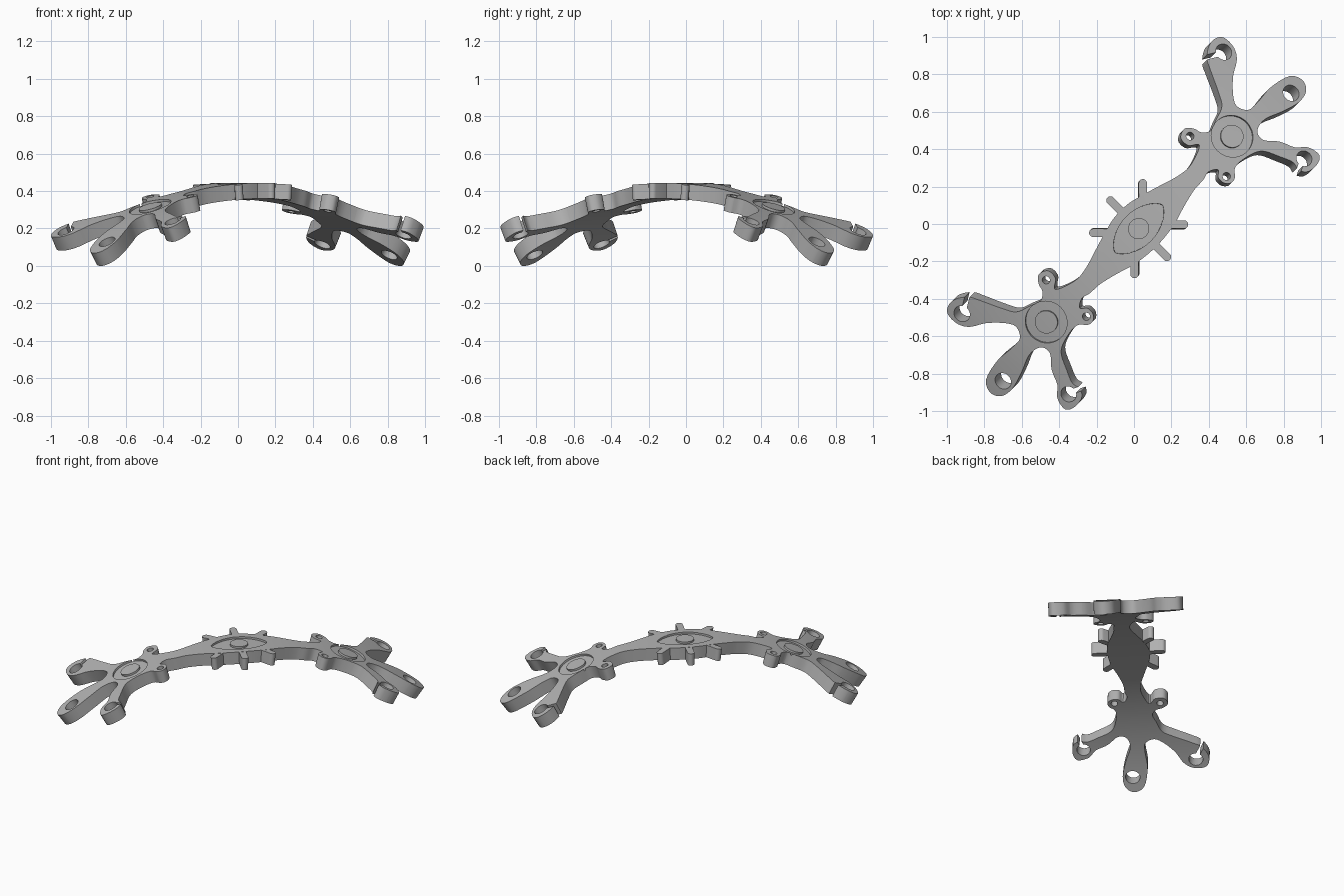
import bpy, bmesh, math
from mathutils import Vector

cube = bpy.data.objects.get("Cube")
if cube:
    bpy.data.objects.remove(cube)

THICK = 0.084            # strap thickness
HALF = THICK / 2
RADIUS = 2.0             # radius of the arch
CREST = 0.402            # height of the arch's middle surface
DEPTH = 0.013            # depth of the sunken details
CENTRE = Vector((0.025, -0.025, 0))
ROOT2 = math.sqrt(2)

grey = bpy.data.materials.new("plain grey")
grey.use_nodes = True
grey.diffuse_color = (0.44, 0.44, 0.44, 1)
grey.node_tree.nodes["Principled BSDF"].inputs["Base Color"].default_value = grey.diffuse_color


def flat(x, y):
    """Plan position in hundredths -> unrolled (along, across) position."""
    x, y = x / 100 - CENTRE.x, y / 100 - CENTRE.y
    return RADIUS * math.asin((x + y) / ROOT2 / (RADIUS + HALF)), (y - x) / ROOT2


def smooth_line(pts, steps=5):
    """Catmull-Rom curve through an open run of points."""
    p = [Vector(q) for q in pts]
    p = [p[0]] + p + [p[-1]]
    out = []
    for a, b, c, d in zip(p, p[1:], p[2:], p[3:]):
        for i in range(steps):
            t = i / steps
            out.append(b + (c - a) * t / 2 + (a * 2 - b * 5 + c * 4 - d) * t**2 / 2
                       + (b * 3 - a - c * 3 + d) * t**3 / 2)
    return out + [p[-1]]


def circle(c, r, n=40):
    return [(c[0] + r * math.cos(math.tau * i / n), c[1] + r * math.sin(math.tau * i / n))
            for i in range(n)]


def bar(a, b, r, n=10):
    """Round-ended bar outline from a to b."""
    ang = math.atan2(b[1] - a[1], b[0] - a[0]) - math.pi / 2
    out = []
    for end, start in ((b, ang), (a, ang + math.pi)):
        for i in range(n + 1):
            t = start + math.pi * i / n
            out.append((end[0] + r * math.cos(t), end[1] + r * math.sin(t)))
    return out


def prism(name, outline, low, high):
    """Flat outline extruded between two heights."""
    bm = bmesh.new()
    face = bm.faces.new([bm.verts.new((p[0], p[1], low)) for p in outline])
    top = bmesh.ops.extrude_face_region(bm, geom=[face])["geom"]
    for v in top:
        if isinstance(v, bmesh.types.BMVert):
            v.co.z = high
    bmesh.ops.recalc_face_normals(bm, faces=bm.faces)
    mesh = bpy.data.meshes.new(name)
    bm.to_mesh(mesh)
    bm.free()
    obj = bpy.data.objects.new(name, mesh)
    bpy.context.collection.objects.link(obj)
    return obj


def bake(obj):
    """Replace the mesh with its modified result."""
    bpy.context.view_layer.update()
    mesh = bpy.data.meshes.new_from_object(obj.evaluated_get(bpy.context.evaluated_depsgraph_get()))
    obj.modifiers.clear()
    obj.data = mesh


def cut(obj, outline, low=-0.2):
    cutter = prism("cutter", outline, low, 0.2)
    cutter.hide_render = True
    mod = obj.modifiers.new("cut", "BOOLEAN")
    mod.operation, mod.solver, mod.object = "DIFFERENCE", "EXACT", cutter
    bake(obj)
    bpy.data.objects.remove(cutter)


def finish(obj, mirrored):
    """Slice, roll over the arch, mirror, turn to the diagonal and shade."""
    bm = bmesh.new()
    bm.from_mesh(obj.data)
    bmesh.ops.triangulate(bm, faces=bm.faces)
    if mirrored:
        bmesh.ops.bisect_plane(bm, geom=bm.verts[:] + bm.edges[:] + bm.faces[:],
                               plane_co=(0, 0, 0), plane_no=(1, 0, 0), clear_inner=True)
    for i in range(-6, 34):
        bmesh.ops.bisect_plane(bm, geom=bm.verts[:] + bm.edges[:] + bm.faces[:],
                               plane_co=(i * 0.04 + 0.001, 0, 0), plane_no=(1, 0, 0))
    for v in bm.verts:
        t, r = v.co.x / RADIUS, RADIUS + v.co.z
        v.co.x, v.co.z = r * math.sin(t), CREST - RADIUS + r * math.cos(t)
    bm.to_mesh(obj.data)
    bm.free()
    if mirrored:
        mod = obj.modifiers.new("mirror", "MIRROR")
        mod.merge_threshold = 0.0005
        bake(obj)
    obj.rotation_euler.z = math.pi / 4
    obj.location = CENTRE
    obj.data.materials.clear()
    obj.data.materials.append(grey)
    bpy.ops.object.select_all(action="DESELECT")
    obj.select_set(True)
    bpy.context.view_layer.objects.active = obj
    bpy.ops.object.shade_smooth_by_angle(angle=math.radians(35))


# Strap outline: body edge, small nub, three fingers, small nub, body edge
body_top = [(-0.05, 0.136), (0.05, 0.134), (0.14, 0.112), (0.24, 0.082), (0.34, 0.052), (0.43, 0.044)]
body_low = [(0.42, -0.06), (0.35, -0.064), (0.25, -0.088), (0.15, -0.118), (0.05, -0.132), (-0.05, -0.134)]
hand = [
    (35, 42), (29, 42), (25, 46), (27, 51), (32, 51), (36, 49), (41, 50), (44, 56),
    (47, 63), (45, 71), (41, 82), (39, 89), (41, 97), (47, 100), (53, 95), (55, 88),
    (53, 79), (53, 69), (55, 63), (61, 61), (66, 65), (73, 73), (83, 79), (90, 77),
    (92, 71), (88, 65), (79, 60), (70, 56), (66, 50), (69, 45), (78, 44), (86, 41),
    (93, 41), (99, 37), (98, 32), (93, 28), (88, 29), (85, 33), (78, 36), (68, 39),
    (59, 35), (54, 30), (54, 25), (52, 22), (48, 22), (45, 25), (45, 29), (40, 28)]
outline = smooth_line(body_top + [flat(*p) for p in hand] + body_low)
strap = prism("strap", outline, -HALF, HALF)

# Eyelets and the open slots of the two outer hooks
for centre, r in (((84, 70), 0.046), ((48, 92), 0.045), ((91, 35), 0.043),
                  ((30, 47), 0.021), ((49.5, 25.5), 0.021)):
    cut(strap, circle(flat(*centre), r))
for inner, outer in (((46, 91), (34, 88)), ((90, 34), (86, 23))):
    cut(strap, bar(flat(*inner), flat(*outer), 0.013))

# Sunken hub ring and sunken almond eye
hub = flat(52.5, 47)
cut(strap, circle(hub, 0.114, 64), HALF - DEPTH)
EYE_LONG, EYE_WIDE = 0.176, 0.092
arc = [(-EYE_LONG * math.cos(math.pi * i / 24), EYE_WIDE * math.sin(math.pi * i / 24) ** 1.4)
       for i in range(25)]
cut(strap, arc + [(x, -y) for x, y in arc[-2:0:-1]], HALF - DEPTH)
finish(strap, True)

# Raised discs inside the sunken details
finish(prism("hub_disc", circle(hub, 0.062), HALF - DEPTH - 0.01, HALF), True)
finish(prism("iris", circle((0, 0), 0.056), HALF - DEPTH - 0.01, HALF), False)

# Lashes around the eye
for side, label in ((1, "back"), (-1, "front")):
    mid = prism(label + "_middle_lash", bar((0, side * 0.115), (0, side * 0.214), 0.022),
                -HALF + 0.001, HALF - 0.001)
    finish(mid, False)
    pair = prism(label + "_outer_lashes", bar((0.115, side * 0.085), (0.184, side * 0.156), 0.022),
                 -HALF + 0.001, HALF - 0.001)
    finish(pair, True)
